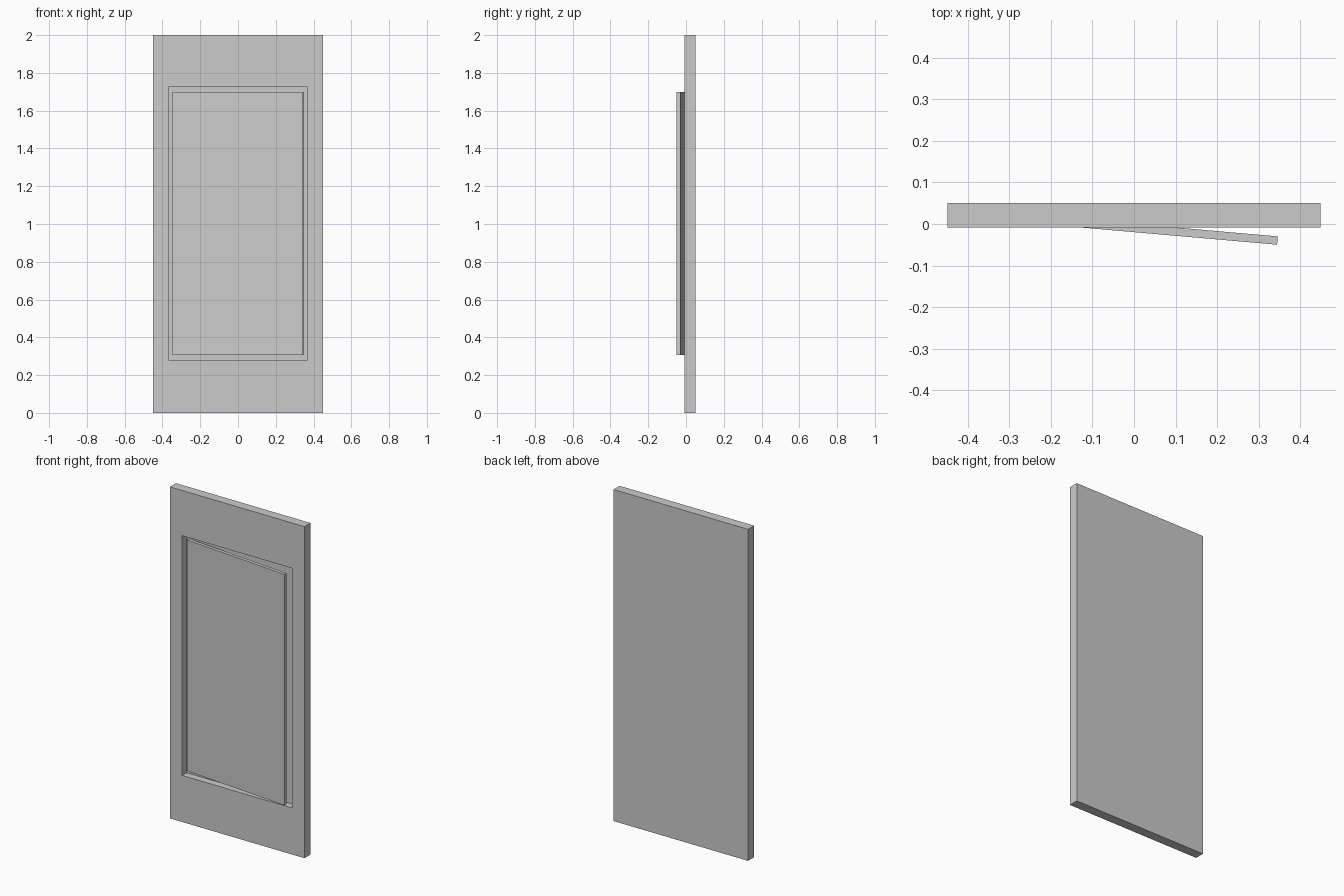
import bpy, bmesh, math
from mathutils import Matrix, Vector

if "Cube" in bpy.data.objects:
    bpy.data.objects.remove(bpy.data.objects["Cube"])

W, H = 0.449, 2.0            # half width, height of the slab
FRONT, BACK = -0.008, 0.05   # slab faces in y
FLOOR = 0.034                # bottom of the recess in y


def finish(bm, name):
    bmesh.ops.recalc_face_normals(bm, faces=bm.faces)
    mesh = bpy.data.meshes.new(name)
    bm.to_mesh(mesh)
    bm.free()
    ob = bpy.data.objects.new(name, mesh)
    bpy.context.collection.objects.link(ob)
    return ob


def ring(bm, hw, z0, z1, y):
    return [bm.verts.new((x, y, z)) for x, z in
            ((-hw, z0), (hw, z0), (hw, z1), (-hw, z1))]


def bridge(bm, a, b):
    for i in range(4):
        j = (i + 1) % 4
        bm.faces.new((a[i], a[j], b[j], b[i]))


# Slab with a rectangular recess in the front face
bm = bmesh.new()
rings = [ring(bm, W, 0, H, BACK), ring(bm, W, 0, H, FRONT),
         ring(bm, 0.367, 0.281, 1.727, FRONT), ring(bm, 0.367, 0.281, 1.727, FLOOR)]
for a, b in zip(rings, rings[1:]):
    bridge(bm, a, b)
bm.faces.new(rings[0])
bm.faces.new(rings[-1])
finish(bm, "door_slab")

# Hinged panel, slightly ajar
bm = bmesh.new()
bmesh.ops.create_cube(bm, size=1)
bmesh.ops.scale(bm, vec=(0.695, 0.02, 1.394), verts=bm.verts)
bmesh.ops.rotate(bm, cent=(0, 0, 0), verts=bm.verts,
                 matrix=Matrix.Rotation(math.radians(-5), 3, 'Z'))
bmesh.ops.translate(bm, vec=Vector((-0.001, -0.0095, 1.003)), verts=bm.verts)
finish(bm, "ajar_panel")
